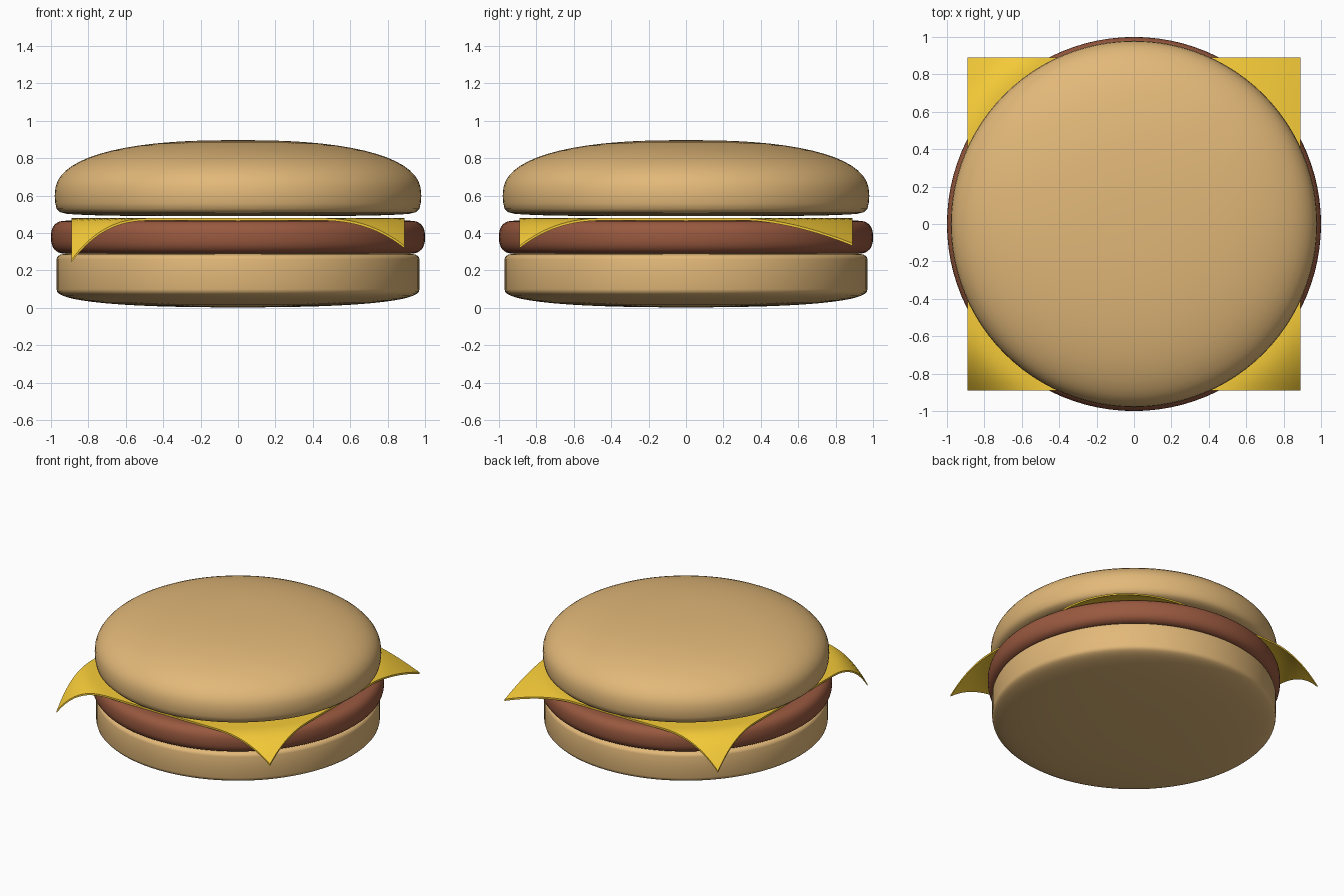
import bpy, bmesh, math
from mathutils import Matrix

if "Cube" in bpy.data.objects:
    bpy.data.objects.remove(bpy.data.objects["Cube"])


def material(name, color):
    m = bpy.data.materials.new(name)
    m.diffuse_color = (*color, 1)
    m.use_nodes = True
    m.node_tree.nodes["Principled BSDF"].inputs["Base Color"].default_value = m.diffuse_color
    return m


def finish(name, bm, mat):
    mesh = bpy.data.meshes.new(name)
    bm.to_mesh(mesh)
    bm.free()
    mesh.materials.append(mat)
    mesh.shade_smooth()
    ob = bpy.data.objects.new(name, mesh)
    bpy.context.collection.objects.link(ob)
    return ob


def lathe(name, profile, mat, steps=96):
    bm = bmesh.new()
    verts = [bm.verts.new((r, 0, z)) for r, z in profile]
    edges = [bm.edges.new(p) for p in zip(verts, verts[1:])]
    bmesh.ops.spin(bm, geom=verts + edges, cent=(0, 0, 0), axis=(0, 0, 1),
                   angle=math.tau, steps=steps, use_duplicate=False)
    bmesh.ops.remove_doubles(bm, verts=bm.verts, dist=1e-5)
    bmesh.ops.recalc_face_normals(bm, faces=bm.faces)
    return finish(name, bm, mat)


def dome(radius, base, height, n=2.45, count=16):
    """Superelliptic quarter arc from the rim to the axis."""
    pts = []
    for i in range(count + 1):
        a = math.pi / 2 * i / count
        pts.append((radius * max(math.cos(a), 0) ** (2 / n),
                    base + height * math.sin(a) ** (2 / n)))
    pts[-1] = (0, base + height)
    return pts


bread = material("bread", (0.76, 0.48, 0.19))
meat = material("meat", (0.32, 0.10, 0.05))
cheese_mat = material("cheese", (0.92, 0.60, 0.04))

# Bottom bun: shallow rounded underside, upright wall, small top round
lathe("bottom_bun", dome(0.97, 0.10, -0.097)[::-1] +
      [(0.97, 0.18), (0.97, 0.26), (0.965, 0.275), (0.95, 0.285), (0.92, 0.29), (0, 0.29)], bread)

# Patty: disc with a rounded rim
rim = [(0.92 + 0.08 * math.cos(a) ** 0.8, 0.378 + 0.088 * math.copysign(abs(math.sin(a)) ** 0.8, a))
       for a in [math.radians(-89.9 + 179.8 * i / 16) for i in range(17)]]
lathe("patty", [(0, 0.29)] + rim + [(0, 0.466)], meat)

# Top bun: nearly flat underside and a full crown
lathe("top_bun", [(0, 0.49), (0.5, 0.49), (0.8, 0.496), (0.91, 0.502), (0.95, 0.511),
                  (0.97, 0.53), (0.977, 0.56)] + dome(0.98, 0.60, 0.297), bread)

# Cheese slice: square sheet whose corners droop past the patty rim
bm = bmesh.new()
bmesh.ops.create_grid(bm, x_segments=48, y_segments=48, size=0.89,
                      matrix=Matrix.Translation((0, 0, 0.48)))
# corner sign -> (drop, start radius, curve power)
droop = {(-1, -1): (0.222, 1.0, 2.2), (1, -1): (0.148, 0.99, 2.0),
         (-1, 1): (0.20, 0.99, 2.0), (1, 1): (0.135, 0.95, 1.3)}
tip = 0.89 * math.sqrt(2)
for v in bm.verts:
    drop, start, power = droop[(1 if v.co.x > 0 else -1, 1 if v.co.y > 0 else -1)]
    r = math.hypot(v.co.x, v.co.y)
    if r > start:
        v.co.z -= drop * ((r - start) / (tip - start)) ** power
# give the sheet straight-sided thickness
ext = bmesh.ops.extrude_face_region(bm, geom=bm.faces[:], use_keep_orig=True)
for g in ext["geom"]:
    if isinstance(g, bmesh.types.BMVert):
        g.co.z -= 0.013
bmesh.ops.recalc_face_normals(bm, faces=bm.faces)
cheese = finish("cheese_slice", bm, cheese_mat)
bpy.context.view_layer.objects.active = cheese
cheese.select_set(True)
bpy.ops.object.shade_smooth_by_angle(angle=math.radians(40))
